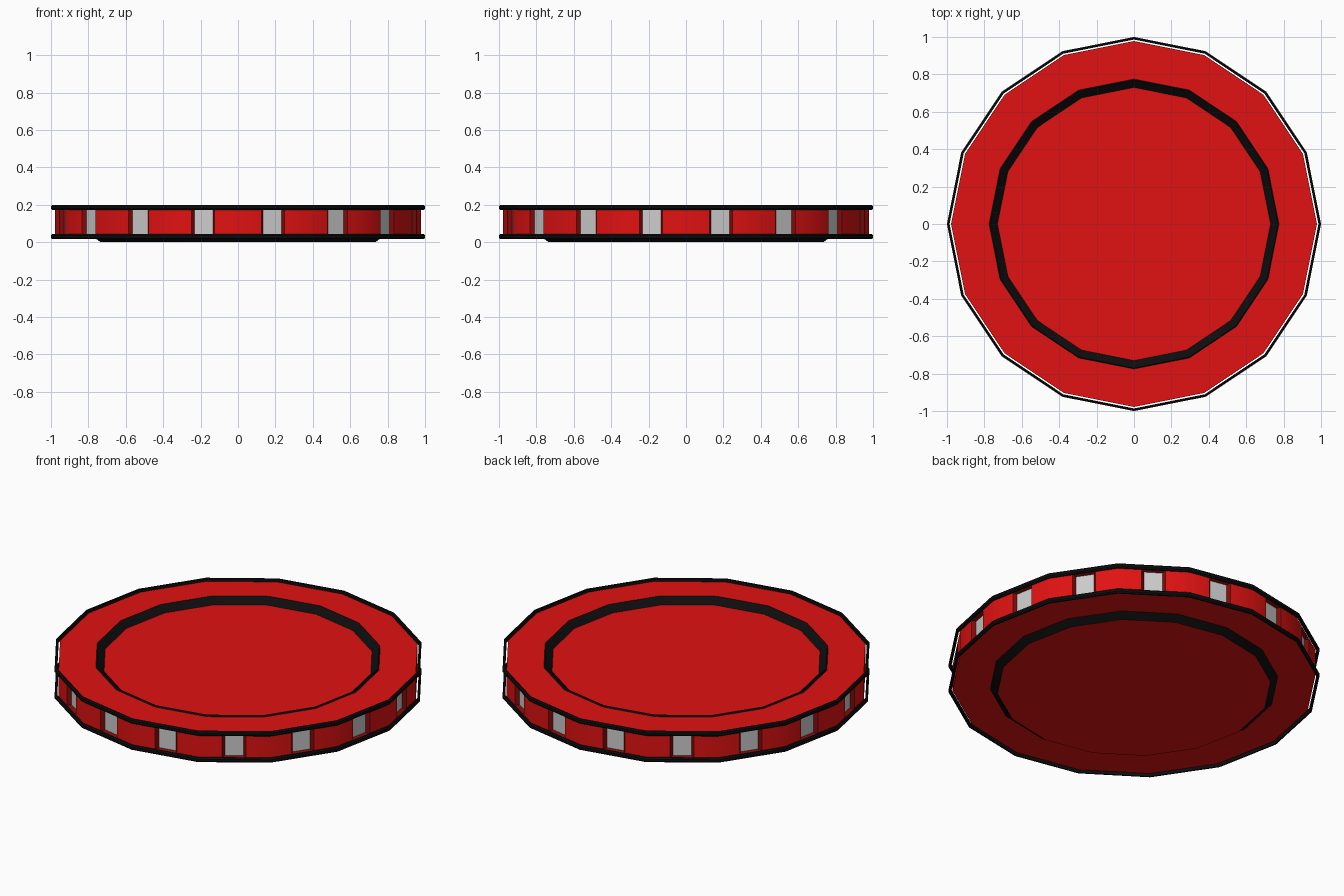
import bpy, bmesh, math
from mathutils import Vector

if "Cube" in bpy.data.objects:
    bpy.data.objects.remove(bpy.data.objects["Cube"])

SIDES = 16


def material(name, rgb):
    m = bpy.data.materials.new(name)
    m.diffuse_color = (*rgb, 1)
    m.use_nodes = True
    m.node_tree.nodes["Principled BSDF"].inputs["Base Color"].default_value = m.diffuse_color
    return m


RED = material("red", (0.75, 0.006, 0.006))
DARK = material("dark_red", (0.22, 0.003, 0.003))
BLACK = material("black", (0.004, 0.004, 0.004))
WHITE = material("white", (0.8, 0.8, 0.8))


def ring_verts(bm, r, z):
    return [bm.verts.new((r * math.cos(2 * math.pi * i / SIDES),
                          r * math.sin(2 * math.pi * i / SIDES), z)) for i in range(SIDES)]


def bridge(bm, a, b, mat=0):
    faces = []
    for i in range(SIDES):
        j = (i + 1) % SIDES
        f = bm.faces.new((a[i], a[j], b[j], b[i]))
        f.material_index = mat
        faces.append(f)
    return faces


def finish(bm, name, mats):
    bmesh.ops.recalc_face_normals(bm, faces=bm.faces[:])
    me = bpy.data.meshes.new(name)
    bm.to_mesh(me)
    bm.free()
    for m in mats:
        me.materials.append(m)
    ob = bpy.data.objects.new(name, me)
    bpy.context.collection.objects.link(ob)
    bpy.ops.object.select_all(action='DESELECT')
    ob.select_set(True)
    bpy.context.view_layer.objects.active = ob
    bpy.ops.object.shade_smooth_by_angle(angle=math.radians(30))


def inset_panel(bm, face, half_w, z0, z1, depth):
    """Inset a wall face, then place the new inner face as an exact rectangle."""
    n = face.normal.copy()
    c = face.calc_center_median()
    t = Vector((-n.y, n.x, 0))
    bmesh.ops.inset_individual(bm, faces=[face], thickness=0.004, use_even_offset=True)
    for v in face.verts:
        side = 1 if (v.co - c).dot(t) > 0 else -1
        z = z1 if v.co.z > c.z else z0
        p = c + t * side * half_w - n * depth
        v.co = (p.x, p.y, z)


# Chip body: lathed profile from the bottom centre to the top centre
profile = [(0.735, 0.0), (0.775, 0.03), (0.978, 0.03), (0.978, 0.185),
           (0.775, 0.185), (0.77, 0.195), (0.73, 0.16)]
band_mats = [2, 0, 0, 0, 2, 2]
bm = bmesh.new()
loops = [ring_verts(bm, r, z) for r, z in profile]
bands = [bridge(bm, loops[k], loops[k + 1], band_mats[k]) for k in range(len(band_mats))]
bm.faces.new(loops[0][::-1])
bm.faces.new(loops[-1])
bmesh.ops.recalc_face_normals(bm, faces=bm.faces[:])
bm.normal_update()

# Recessed white edge spots, one per side, with dark sloping frames
for wall in bands[2]:
    inset_panel(bm, wall, 0.064, 0.034, 0.181, 0.0)
    bm.normal_update()
    before = set(bm.faces)
    inset_panel(bm, wall, 0.05, 0.041, 0.174, 0.02)
    for f in set(bm.faces) - before:
        f.material_index = 1
    wall.material_index = 3
    bm.normal_update()
finish(bm, "chip_body", [RED, DARK, BLACK, WHITE])

# Thin black rim hoops standing just clear of the body
for name, z in (("bottom_rim_hoop", 0.016), ("top_rim_hoop", 0.172)):
    h = 0.027
    section = [(0.986, z), (0.994, z), (1.0, z + 0.007), (1.0, z + h - 0.007),
               (0.994, z + h), (0.986, z + h)]
    bm = bmesh.new()
    loops = [ring_verts(bm, r, zz) for r, zz in section]
    for k in range(len(loops)):
        bridge(bm, loops[k], loops[(k + 1) % len(loops)])
    finish(bm, name, [BLACK])
